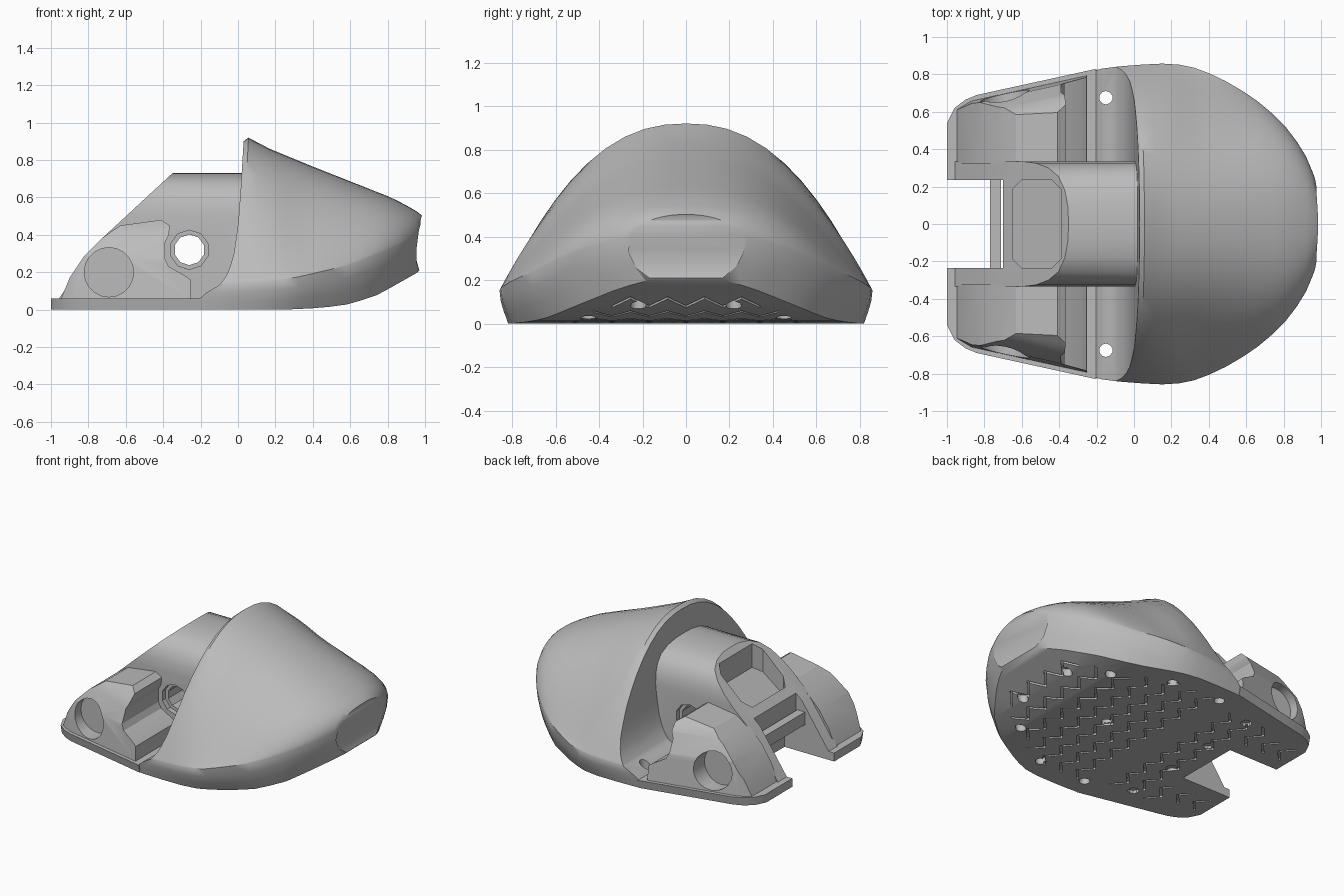
import bpy, bmesh, math
from mathutils import Vector, Matrix

old = bpy.data.objects.get("Cube")
if old:
    bpy.data.objects.remove(old, do_unlink=True)

grey = bpy.data.materials.new("plain grey")
grey.use_nodes = True
grey.diffuse_color = (0.5, 0.5, 0.5, 1)
grey.node_tree.nodes["Principled BSDF"].inputs["Base Color"].default_value = (0.5, 0.5, 0.5, 1)


# ---------- helpers ----------
def table(pairs):
    """Piecewise linear function through the given points."""
    def f(x):
        if x <= pairs[0][0]:
            return pairs[0][1]
        for (a, p), (b, q) in zip(pairs, pairs[1:]):
            if x <= b:
                return p + (q - p) * (x - a) / (b - a)
        return pairs[-1][1]
    return f


def make(name, bm):
    bmesh.ops.recalc_face_normals(bm, faces=bm.faces)
    mesh = bpy.data.meshes.new(name)
    bm.to_mesh(mesh)
    bm.free()
    mesh.materials.append(grey)
    ob = bpy.data.objects.new(name, mesh)
    bpy.context.collection.objects.link(ob)
    return ob


def select(ob):
    bpy.ops.object.select_all(action='DESELECT')
    ob.select_set(True)
    bpy.context.view_layer.objects.active = ob


def cut(ob, bm):
    """Subtract a closed bmesh from an object."""
    tool = make("cutter", bm)
    tool.hide_render = True
    select(ob)
    mod = ob.modifiers.new("cut", 'BOOLEAN')
    mod.operation, mod.solver, mod.object = 'DIFFERENCE', 'EXACT', tool
    bpy.ops.object.modifier_apply(modifier=mod.name)
    bpy.data.objects.remove(tool, do_unlink=True)


def smooth(ob, angle=32):
    select(ob)
    bpy.ops.object.shade_smooth_by_angle(angle=math.radians(angle))


def prism(bm, loop_a, loop_b):
    """Closed solid between two matching loops."""
    a = [bm.verts.new(p) for p in loop_a]
    b = [bm.verts.new(p) for p in loop_b]
    caps = [bm.faces.new(a), bm.faces.new(b[::-1])]
    for i in range(len(a)):
        j = (i + 1) % len(a)
        bm.faces.new((a[j], a[i], b[i], b[j]))
    bmesh.ops.triangulate(bm, faces=caps)
    return bm


def slice_off(bm, point, normal):
    """Remove everything beyond a plane and close the cut."""
    res = bmesh.ops.bisect_plane(bm, geom=bm.verts[:] + bm.edges[:] + bm.faces[:],
                                 plane_co=point, plane_no=Vector(normal), clear_outer=True)
    edges = [e for e in res["geom_cut"] if isinstance(e, bmesh.types.BMEdge)]
    bmesh.ops.holes_fill(bm, edges=edges)


def box(x0, x1, y0, y1, z0, z1):
    ring = [(x0, y0), (x1, y0), (x1, y1), (x0, y1)]
    return prism(bmesh.new(), [(x, y, z0) for x, y in ring], [(x, y, z1) for x, y in ring])


def tube(bm, centre, r, depth, sides, along_y=False):
    m = Matrix.Translation(centre)
    if along_y:
        m = m @ Matrix.Rotation(math.pi / 2, 4, 'X')
    bmesh.ops.create_cone(bm, cap_ends=True, segments=sides, radius1=r, radius2=r,
                          depth=depth, matrix=m)
    return bm


# ---------- governing curves along the length ----------
width = table([(-1, .54), (-.96, .62), (-.9, .665), (-.84, .69), (-.2, .83), (0, .85), (.2, .86),
               (.35, .83), (.53, .745), (.7, .63), (.84, .49), (.93, .345), (.98, .21), (1, .1)])
sole_width = table([(.03, .835), (.2, .815), (.35, .76), (.6, .63), (.75, .51), (.9, .3),
                    (.98, .13)])
sole_z = table([(.25, 0), (.45, .01), (.6, .03), (.75, .08), (.9, .165), (.98, .21)])
belly_z = table([(-.2, .06), (0, .13), (.3, .17), (.6, .24), (.85, .34), (1, .42)])
crown_z = table([(.03, .9), (.055, .92), (.17, .86), (.4, .765), (.83, .595), (.95, .53), (1, .49)])
roundness = table([(.05, 1), (.17, 1), (.35, 1.17), (.55, 1), (.8, .7), (1, .5)])
back_x = table([(.06, -.22), (.09, -.17), (.13, -.1), (.19, -.055), (.28, -.025), (.45, 0),
                (.65, .015), (.9, .03)])
tip_x = table([(.21, .985), (.28, .967), (.33, .972), (.41, .995), (.45, 1), (.5, .985)])

# ---------- toe shell: lofted sections with a coved back ----------
stations = [.03, .055, .11, .17, .24, .32, .4, .49, .58, .66, .74, .81, .87, .92, .955, .985]
N = 14
bm = bmesh.new()
rings = []
for x in stations:
    zb, zm, zt = sole_z(x), belly_z(x), crown_z(x)
    e = sole_width(x) / width(x)
    half = [(e, zb)]
    for t in (1 / 3, 2 / 3, 1):                 # flared lower edge
        half.append((e + (1 - e) * math.sin(t * math.pi / 2), zb + (zm - zb) * t))
    for k in range(1, N + 1):                   # dome over the top
        u = math.cos(k / N * math.pi / 2)
        half.append((u, zm + (zt - zm) * (1 - u ** 2.3) ** roundness(x)))
    half[-1] = (0, half[-1][1])
    ring = []
    for u, z in half + [(-u, z) for u, z in half[-2::-1]]:
        blend = max(0, 1 - (x - .03) / .17)
        px = x + (back_x(z) - .03) * blend
        if x == stations[-1]:
            px = tip_x(z) - .03 * u * u
        ring.append(bm.verts.new((px, u * width(min(px, x)), z)))
    rings.append(ring)
n = len(rings[0])
for a, b in zip(rings, rings[1:]):
    for j in range(n):
        k = (j + 1) % n
        bm.faces.new((a[j], a[k], b[k], b[j]))
for ring in (rings[0], rings[-1]):              # cap by joining left to right
    for j in range(n // 2):
        vs = [ring[j], ring[j + 1], ring[n - 2 - j], ring[n - 1 - j]]
        bm.faces.new(list(dict.fromkeys(vs)))
shell = make("toe_shell", bm)

# ---------- base plate ----------
xs = [-1, -.985, -.96, -.93, -.9, -.84, -.6, -.4, -.2]


def outline(inset, z):
    return [(x, s * (width(x) - inset), z) for s, row in ((1, xs), (-1, xs[::-1])) for x in row]


plate = make("base_plate", prism(bmesh.new(), outline(.015, 0), outline(0, .06)))
cut(plate, box(-1.1, -.61, -.235, .235, -.1, .2))

# ---------- sole: holes and zigzag grooves ----------
holes = [(-.47, .565), (-.47, .185), (-.15, .675), (.23, .66), (.575, .45), (.75, .22)]
for ob, deep in ((plate, .045), (shell, .09)):
    bm = bmesh.new()
    for x, y in holes + [(.23, 0)]:
        if (x < -.2) == (ob is plate):
            for s in ((1, -1) if y else (1,)):
                d = .6 if x == -.15 else deep
                tube(bm, (x, s * y, sole_z(x)), .036, d, 10)
    cut(ob, bm)

step, amp, line = .085, .075, .018
for ob, lo, hi in ((plate, -.95, -.25), (shell, -.12, .85)):
    bm = bmesh.new()
    for r in range(13):
        x0 = -.9 + r * .14
        if not lo < x0 < hi:
            continue
        reach = int((min(sole_width(x0), width(x0)) - .12) / step)
        spans = [(-reach, reach)] if x0 > -.55 else [(-reach, -4), (4, reach)]
        for a, b in spans:
            path = [(x0 + amp * (.5 if i % 2 else -.5), i * step) for i in range(a, b + 1)]
            if len(path) < 2:
                continue
            flat = [(x - line / 2, y) for x, y in path] + [(x + line / 2, y) for x, y in path[::-1]]
            prism(bm, [(x, y, sole_z(x) - .03) for x, y in flat],
                  [(x, y, sole_z(x) + .015) for x, y in flat])
    cut(ob, bm)
smooth(shell, 40)

# ---------- central hump: arched block with sloping back ----------
arch = [(.335, .02), (.335, .5), (.325, .57), (.3, .63), (.255, .68), (.18, .712), (.09, .727)]
arch = arch + [(0, .73)] + [(-y, z) for y, z in arch[::-1]]
bm = prism(bmesh.new(), [(-.96, y, z) for y, z in arch], [(.06, y, z) for y, z in arch])
slice_off(bm, (-.35, 0, .73), (-.37, 0, .4))
slice_off(bm, (-.75, 0, .36), (-.29, 0, .2))
hump = make("central_hump", bm)
cut(hump, box(-1.1, -.7, -.235, .235, -.1, 1))
cut(hump, box(-.8, -.61, -.235, .235, -.1, .22))

# window with a sloping floor
w, c = .235, .05
ring = [(-.65, w - c), (-.65 + c, w), (-.39 - c, w), (-.39, w - c)]
ring += [(x, -y) for x, y in ring[::-1]]
cut(hump, prism(bmesh.new(), [(x, y, .33 + .75 * (x + .65)) for x, y in ring],
                [(x, y, 1) for x, y in ring]))

# side hole with countersinks
cut(hump, tube(bmesh.new(), (-.26, 0, .32), .082, 1, 10, True))
for s in (1, -1):
    cut(hump, tube(bmesh.new(), (-.26, s * .4, .32), .105, .2, 10, True))
smooth(hump)

# ---------- cross bar in the rear slot ----------
make("cross_bar", box(-.77, -.71, -.25, .25, .2, .29))

# ---------- side blocks with round recesses ----------
side = [(-.95, .05), (-.9, .17), (-.82, .29), (-.73, .38), (-.63, .45), (-.41, .48), (-.365, .45),
        (-.37, .4), (-.39, .36), (-.39, .27), (-.37, .23), (-.28, .18), (-.255, .16), (-.25, .05)]
for s, label in ((1, "back"), (-1, "front")):
    bm = prism(bmesh.new(), [(x, s * .32, z) for x, z in side], [(x, s * .9, z) for x, z in side])
    slice_off(bm, (-.84, s * .665, .05), (-.219, s, .08))      # outer wall
    slice_off(bm, (-.95, s * .61, .05), (-.6, s, .08))         # rear corner
    slice_off(bm, (-.5, s * .69, .34), (-.2, s, .45))          # rounded shoulder
    slice_off(bm, (-.5, s * .655, .41), (-.2, s, 1.1))
    block = make(label + "_side_block", bm)
    cut(block, tube(bmesh.new(), (-.69, s * .77, .2), .132, .36, 20, True))
    smooth(block, 25)
smooth(plate)
